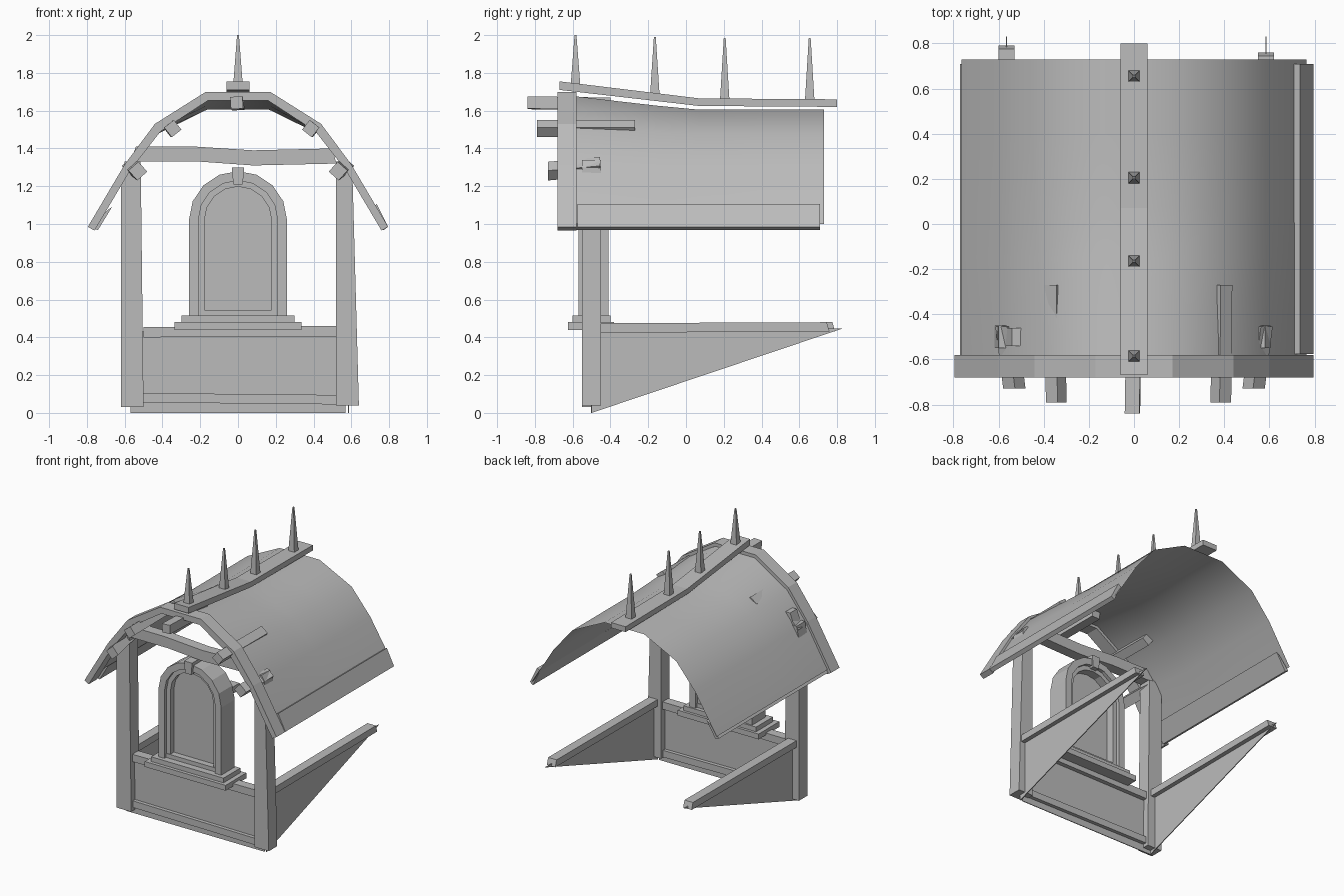
import bpy, bmesh, math
from mathutils import Vector, Matrix

old = bpy.data.objects.get("Cube")
if old:
    bpy.data.objects.remove(old, do_unlink=True)

GREY = (0.5, 0.5, 0.5, 1)
mat = bpy.data.materials.new("plain grey")
mat.use_nodes = True
mat.diffuse_color = GREY
mat.node_tree.nodes["Principled BSDF"].inputs["Base Color"].default_value = GREY


def finish(name, bm, smooth=False):
    bmesh.ops.recalc_face_normals(bm, faces=bm.faces)
    for f in bm.faces:
        f.smooth = smooth
    me = bpy.data.meshes.new(name)
    bm.to_mesh(me)
    bm.free()
    me.materials.append(mat)
    ob = bpy.data.objects.new(name, me)
    bpy.context.collection.objects.link(ob)
    return ob


def loft(name, rings, closed=True, smooth=False):
    """Skin a list of vertex rings; closed rings also get end caps."""
    bm = bmesh.new()
    vs = [[bm.verts.new(p) for p in r] for r in rings]
    n = len(rings[0])
    for a, b in zip(vs, vs[1:]):
        for i in range(n if closed else n - 1):
            j = (i + 1) % n
            bm.faces.new((a[i], a[j], b[j], b[i]))
    if closed:
        bm.faces.new(vs[0])
        bm.faces.new(vs[-1])
    return finish(name, bm, smooth)


def prism_y(name, pts, y0, y1):
    return loft(name, [[(x, y, z) for x, z in pts] for y in (y0, y1)])


def prism_x(name, pts, x0, x1):
    return loft(name, [[(x, y, z) for y, z in pts] for x in (x0, x1)])


def box(name, x0, x1, y0, y1, z0, z1):
    return prism_y(name, [(x0, z0), (x1, z0), (x1, z1), (x0, z1)], y0, y1)


def beam(name, start, end, size, roll):
    """Square timber from start to end, rolled about its length."""
    rings = []
    for p in (start, end):
        ring = []
        for k in range(4):
            a = math.radians(roll + 45 + 90 * k)
            r = size / math.sqrt(2)
            ring.append((p[0] + r * math.cos(a), p[1], p[2] + r * math.sin(a)))
        rings.append(ring)
    return loft(name, rings)


def mirrored(half):
    return [(-x, z) for x, z in half] + [(x, z) for x, z in reversed(half)]


# Corner posts
prism_y("right_post", [(-.62, .03), (-.5, .03), (-.515, 1.33), (-.6, 1.33), (-.62, 1.24)], -.55, -.45)
prism_y("left_post", [(.52, .04), (.64, .04), (.605, 1.3), (.58, 1.34), (.52, 1.33)], -.55, -.45)

# Sagging tie beam between the posts
prism_y("tie_beam", [(-.57, 1.33), (-.2, 1.33), (.08, 1.31), (.52, 1.32),
                     (.5, 1.4), (.08, 1.39), (-.23, 1.41), (-.54, 1.41)], -.54, -.46)

# Front wall with rails
box("front_panel", -.57, .57, -.503, -.497, 0, .43)
prism_y("front_bottom_rail", [(-.5, .055), (.52, .045), (.52, .095), (-.5, .105)], -.53, -.47)
prism_y("front_top_rail", [(-.5, .4), (.52, .405), (.52, .46), (-.5, .455)], -.535, -.465)

# Tapering side walls with top rails
for side, x, end in (("right", -.565, .79), ("left", .585, .76)):
    prism_x(side + "_side_panel", [(-.5, 0), (.83, .447), (-.5, .447)], x - .003, x + .003)
    prism_x(side + "_side_rail", [(-.46, .425), (end, .43), (end - .015, .48), (-.46, .475)],
            x - .035, x + .035)


# Arched window
def arch(w, z0, spring=1.02, n=8):
    top = [(w * math.cos(math.pi * k / n), spring + w * math.sin(math.pi * k / n)) for k in range(n + 1)]
    return [(w, z0)] + top + [(-w, z0)]


def arch_ring(name, w0, w1, z0, y0, y1):
    return prism_y(name, arch(w0, z0) + arch(w1, z0)[::-1], y0, y1)


arch_ring("window_frame", .26, .21, .51, -.57, -.41)
arch_ring("window_inner_frame", .21, .178, .51, -.545, -.435)
prism_y("window_panel", arch(.18, .51), -.503, -.497)
box("window_base", -.215, .21, -.55, -.43, .51, .545)
box("window_upper_sill", -.3, .3, -.6, -.4, .48, .515)
box("window_lower_sill", -.335, .335, -.625, -.38, .44, .48)
prism_y("window_keystone", [(-.025, 1.21), (.025, 1.21), (.033, 1.3), (-.033, 1.3)], -.59, -.4)

# Roof sheet: front and rear cross-sections, sagging from front to middle
front = mirrored([(.765, 1.0), (.585, 1.31), (.43, 1.51), (.165, 1.68)])
rear = mirrored([(.765, 1.0), (.585, 1.29), (.43, 1.475), (.165, 1.605)])
rows = []
for y, t in ((-.62, 0), (-.4, .34), (-.15, .72), (.07, 1), (.4, 1), (.73, 1)):
    rows.append([(a[0] + (b[0] - a[0]) * t, y, a[1] + (b[1] - a[1]) * t) for a, b in zip(front, rear)])
loft("roof_sheet", rows, closed=False, smooth=True)

# Front roof trim
outer = mirrored([(.795, .985), (.6, 1.315), (.44, 1.53), (.17, 1.7)])
inner = mirrored([(.76, .965), (.57, 1.285), (.41, 1.49), (.157, 1.655)])
prism_y("roof_trim", outer + inner[::-1], -.68, -.58)

# Eave boards
prism_y("left_eave_board", [(.71, 1.09), (.735, 1.105), (.795, .985), (.77, .967)], -.575, .71)
prism_y("right_eave_board", [(-.69, 1.075), (-.667, 1.09), (-.742, .967), (-.77, .98)], -.58, .71)

# Ridge board following the sag
prism_x("ridge_board", [(-.67, 1.71), (.07, 1.625), (.8, 1.62), (.8, 1.66), (.07, 1.665), (-.67, 1.755)],
        -.06, .06)

# Ridge spikes
for i, (y, z0, z1) in enumerate(((-.585, 1.74, 2.0), (-.165, 1.685, 1.99), (.205, 1.655, 1.985), (.655, 1.655, 1.985))):
    loft("ridge_spike_%d" % (i + 1),
         [[(sx * r, y + sy * r, z) for sx, sy in ((-1, -1), (1, -1), (1, 1), (-1, 1))]
          for r, z in ((.025, z0), (.005, z1))])

# Purlin ends under the roof
beam("ridge_purlin", (-.007, -.84, 1.642), (0, -.4, 1.635), .065, 3)
for side, s, x in (("right", -1, .345), ("left", 1, .385)):
    beam(side + "_middle_purlin", (s * x, -.79, 1.505), (s * (x + .005), -.27, 1.505), .065, -38 * s)
    beam(side + "_lower_purlin", (s * .53, -.73, 1.28), (s * .565, -.455, 1.305), .07, -42 * s)
